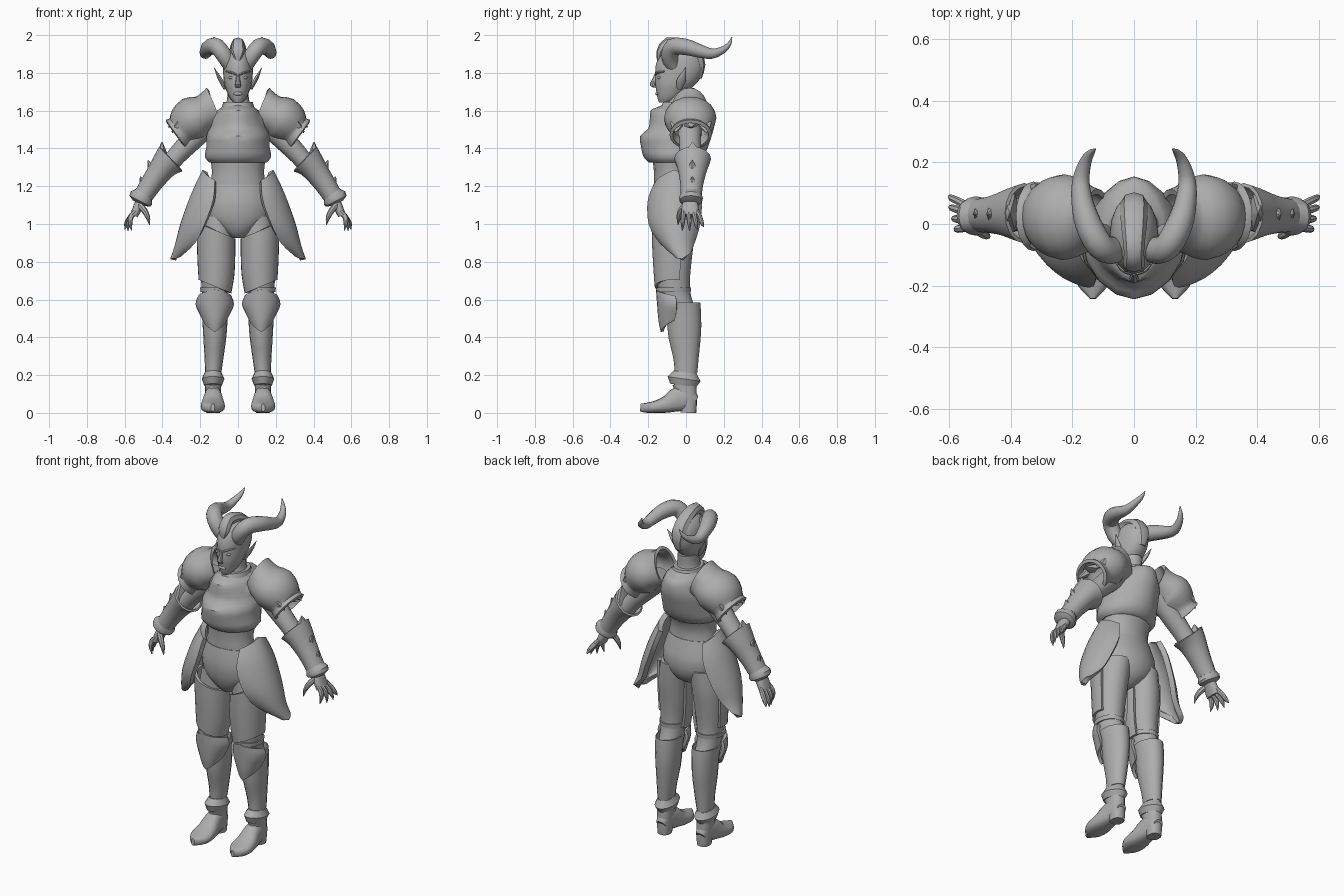
import bpy, bmesh, math
from mathutils import Vector

mat = bpy.data.materials.new("plain_grey")
mat.diffuse_color = (0.42, 0.42, 0.42, 1)


def smooth_rows(rows, sub):
    """Catmull-Rom interpolation of rows of numbers."""
    if sub < 2:
        return rows
    out = []
    for i in range(len(rows) - 1):
        p0, p1, p2 = rows[max(i - 1, 0)], rows[i], rows[i + 1]
        p3 = rows[min(i + 2, len(rows) - 1)]
        for k in range(sub):
            t = k / sub
            out.append(tuple(
                0.5 * (2 * b + (c - a) * t + (2 * a - 5 * b + 4 * c - d) * t * t
                       + (3 * b - a - 3 * c + d) * t ** 3)
                for a, b, c, d in zip(p0, p1, p2, p3)))
    return out + [rows[-1]]


def finish(name, bm, mirror=False, thick=0, angle=40):
    bmesh.ops.recalc_face_normals(bm, faces=bm.faces)
    me = bpy.data.meshes.new(name)
    bm.to_mesh(me)
    bm.free()
    me.materials.append(mat)
    ob = bpy.data.objects.new(name, me)
    bpy.context.collection.objects.link(ob)
    if thick:
        m = ob.modifiers.new("thickness", 'SOLIDIFY')
        m.thickness, m.offset = thick, 0
    if mirror:
        ob.modifiers.new("mirror", 'MIRROR')
    bpy.ops.object.select_all(action='DESELECT')
    ob.select_set(True)
    bpy.context.view_layer.objects.active = ob
    bpy.ops.object.convert(target='MESH')
    bpy.ops.object.shade_smooth_by_angle(angle=math.radians(angle))
    return ob


def tube(name, rows, ref='Y', n=16, sub=3, mirror=False, power=1.0, thick=0, level=False):
    """Loft; rows are x, y, z, radius across, radius along ref. Open-ended if thick is set."""
    rows = smooth_rows(rows, sub)
    ref = Vector((1, 0, 0)) if ref == 'X' else Vector((0, 1, 0))
    pts = [Vector(r[:3]) for r in rows]
    bm, rings = bmesh.new(), []
    for i, r in enumerate(rows):
        t = (pts[min(i + 1, len(pts) - 1)] - pts[max(i - 1, 0)]).normalized()
        if level:
            t = Vector((0, 0, 1))
        u = t.cross(ref).normalized()
        v = t.cross(u)
        ring = []
        for k in range(n):
            a = 2 * math.pi * k / n
            c, s = math.cos(a), math.sin(a)
            c = math.copysign(abs(c) ** power, c)
            s = math.copysign(abs(s) ** power, s)
            p = pts[i] + u * c * max(r[3], 0.002) + v * s * max(r[4], 0.002)
            p.z = max(p.z, 0)
            ring.append(bm.verts.new(p))
        rings.append(ring)
    for A, B in zip(rings, rings[1:]):
        for k in range(n):
            bm.faces.new((A[k], A[(k + 1) % n], B[(k + 1) % n], B[k]))
    if not thick:
        bm.faces.new(rings[0])
        bm.faces.new(rings[-1])
    return finish(name, bm, mirror, thick)


def column(name, rows, **kw):
    """Loft of level rings; rows are z, half width, front y, back y."""
    return tube(name, [(0, (f + b) / 2, z, w, (b - f) / 2) for z, w, f, b in rows],
                level=True, **kw)


def shell(name, rows, facing, thick=0.02, tilt=0, n=14, sub=3):
    """Curved plate; rows are cx, cy, z, rx, ry, half angle, centre peak."""
    bm, grid = bmesh.new(), []
    for cx, cy, z, rx, ry, half, peak in smooth_rows(rows, sub):
        line = []
        for k in range(n + 1):
            t = 2 * k / n - 1
            a = math.radians(facing + t * half)
            x = cx + rx * math.cos(a)
            line.append(bm.verts.new((x, cy + ry * math.sin(a),
                                      z + peak * (1 - abs(t)) + tilt * (x - cx))))
        grid.append(line)
    for A, B in zip(grid, grid[1:]):
        for k in range(n):
            bm.faces.new((A[k], A[k + 1], B[k + 1], B[k]))
    return finish(name, bm, True, thick)


def spike(name, base, tip, a, b, ref='Y', mirror=True, n=6):
    mid = [(p + q) / 2 for p, q in zip(base, tip)]
    return tube(name, [(*base, a, b), (*mid, a * 0.65, b * 0.65), (*tip, 0, 0)],
                ref, n=n, sub=1, mirror=mirror)


def ball(name, centre, size, mirror=True):
    bm = bmesh.new()
    bmesh.ops.create_uvsphere(bm, u_segments=16, v_segments=10, radius=1)
    for v in bm.verts:
        v.co = Vector([c + s * q for c, s, q in zip(centre, size, v.co)])
    return finish(name, bm, mirror)


# Torso, neck and hip armour
column("torso", [(1.0, .165, -.16, .05), (1.1, .165, -.165, .045), (1.2, .148, -.17, .03),
                 (1.28, .138, -.17, .03), (1.38, .15, -.18, .07), (1.5, .15, -.17, .1),
                 (1.58, .13, -.14, .09), (1.63, .066, -.1, .045), (1.72, .054, -.09, .045)])
column("hip_armour", [(.925, .03, -.12, -.03), (.96, .09, -.155, .03), (1.02, .165, -.178, .06),
                      (1.09, .178, -.188, .064), (1.15, .166, -.184, .05), (1.21, .148, -.173, .032)])
column("breastplate", [(1.325, .15, -.195, .055), (1.355, .176, -.225, .09), (1.41, .167, -.238, .118),
                       (1.465, .166, -.243, .135), (1.505, .154, -.2, .147), (1.55, .138, -.192, .154),
                       (1.6, .11, -.188, .148), (1.615, .09, -.16, .12), (1.635, .075, -.115, .07)],
       sub=2, power=1.1)
column("collar", [(1.61, .088, -.14, .085), (1.645, .078, -.12, .07)], sub=1)

# Head and face
column("head", [(1.643, .024, -.142, -.07), (1.67, .046, -.152, -.02), (1.72, .067, -.16, .03),
                (1.75, .074, -.163, .06), (1.79, .078, -.163, .085), (1.84, .078, -.16, .095),
                (1.89, .068, -.14, .08), (1.93, .04, -.1, .04), (1.94, .01, -.05, -.01)])
tube("nose", [(0, -.158, 1.795, .007, .008), (0, -.167, 1.765, .011, .013),
              (0, -.177, 1.738, .015, .015), (0, -.163, 1.722, .013, .01)], n=8, level=True)
ball("lips", (0, -.152, 1.69), (.024, .01, .01), False)
ball("eye", (.033, -.142, 1.775), (.017, .011, .008))
tube("brow", [(.008, -.159, 1.792, .006, .008), (.035, -.146, 1.802, .007, .01),
              (.062, -.114, 1.808, .004, .006)], n=8, mirror=True)
tube("ear", [(.068, -.035, 1.715, .008, .012), (.086, -.028, 1.75, .011, .024),
             (.105, -.016, 1.785, .009, .018), (.126, -.003, 1.828, 0, 0)], n=8, mirror=True)

# Horns and head crest
tube("horn", [(.035, -.06, 1.82, .035, .036), (.066, -.085, 1.88, .044, .042),
              (.11, -.07, 1.938, .045, .044), (.148, 0, 1.937, .043, .043),
              (.168, .075, 1.915, .035, .035), (.172, .14, 1.902, .027, .028),
              (.158, .2, 1.925, .018, .02), (.14, .23, 1.955, .011, .013),
              (.125, .243, 1.99, .002, .002)], 'X', mirror=True, n=12)
tube("head_crest", [(0, -.142, 1.86, .01, .008), (0, -.135, 1.91, .022, .036),
                    (0, -.095, 1.955, .033, .032), (0, -.02, 1.945, .03, .04),
                    (0, .045, 1.9, .035, .045), (0, .075, 1.84, .028, .04),
                    (0, .07, 1.77, .012, .02)], 'X', n=8, sub=2)

# Shoulders
tube("shoulder_guard", [(.12, .02, 1.61, .112, .085), (.15, .02, 1.598, .096, .098),
                        (.185, .02, 1.58, .093, .118), (.23, .022, 1.56, .111, .13),
                        (.27, .024, 1.525, .102, .116), (.297, .025, 1.497, .08, .096),
                        (.312, .025, 1.484, .082, .098), (.328, .025, 1.472, .088, .104)],
     mirror=True, n=20, sub=2, thick=.018)
for y in (-.05, .025, .1):
    spike("shoulder_tooth", (.31, y, 1.53), (.372 - abs(y - .02) * .3, y * 1.1, 1.515 - abs(y - .02) * .4),
          .025, .04)

# Arms and forearm guards
tube("arm", [(.15, .02, 1.54, .065, .065), (.25, .02, 1.44, .058, .06),
             (.33, .025, 1.355, .05, .055), (.39, .03, 1.28, .048, .052),
             (.46, .03, 1.2, .042, .044), (.52, .025, 1.11, .03, .036)], mirror=True)
tube("forearm_guard", [(.355, .035, 1.345, .084, .092), (.388, .035, 1.312, .068, .08),
                       (.425, .033, 1.262, .057, .065), (.465, .03, 1.205, .05, .054),
                       (.497, .028, 1.155, .046, .05)], mirror=True, sub=2, thick=.012)
tube("wrist_cuff", [(.493, .026, 1.165, .046, .05), (.512, .026, 1.137, .066, .064),
                    (.52, .026, 1.122, .062, .06), (.526, .026, 1.11, .035, .04)], mirror=True, sub=1)
spike("elbow_spike", (.405, .035, 1.33), (.402, .035, 1.435), .04, .07)
for x, z, s in ((.445, 1.285, .08), (.49, 1.205, .07)):
    spike("forearm_spike", (x - .005, .033, z - .03), (x + s * .4, .033, z + s * .65), .035, .045)

# Hands with clawed fingers
tube("palm", [(.513, .025, 1.125, .028, .035), (.53, .022, 1.09, .025, .045),
              (.55, .022, 1.045, .021, .046)], mirror=True, power=.8)
for y, tx, tz in ((-.012, .562, .965), (.012, .582, .963), (.036, .598, .97), (.058, .6, .985)):
    tube("finger", [(.54, y, 1.07, .013, .013), (.566, y * 1.25, 1.04, .015, .013),
                    ((.572 + tx) / 2 + .004, y * 1.45, 1.005, .012, .011),
                    (tx, y * 1.6, tz, .002, .002)], n=8, mirror=True)
tube("thumb", [(.52, -.005, 1.1, .017, .018), (.495, -.028, 1.07, .016, .016),
               (.477, -.038, 1.035, .012, .012), (.468, -.042, .995, .002, .002)],
     n=8, mirror=True)

# Side skirt plates
shell("hip_skirt_plate", [(.085, -.045, 1.225, .09, .108, 60, .055), (.085, -.05, 1.13, .148, .143, 66, .03),
                          (.12, -.052, 1.0, .17, .138, 64, 0), (.185, -.04, .905, .135, .09, 64, -.025),
                          (.285, -.015, .84, .058, .035, 60, -.03)], -8, thick=.03)

# Legs
tube("leg", [(.095, -.05, 1.04, .085, .1), (.112, -.055, .92, .088, .098),
             (.118, -.065, .8, .084, .094), (.122, -.065, .68, .072, .085),
             (.122, -.05, .6, .064, .082), (.122, -.018, .52, .06, .08),
             (.122, -.008, .4, .055, .078), (.127, 0, .29, .044, .06),
             (.131, 0, .2, .037, .055), (.133, -.015, .09, .042, .06)], mirror=True, level=True)
tube("shin_guard", [(.122, -.03, .585, .07, .102), (.122, -.016, .54, .066, .092),
                    (.122, -.009, .46, .062, .087), (.123, -.007, .39, .057, .081),
                    (.127, 0, .29, .047, .064), (.131, 0, .215, .04, .057)],
     mirror=True, level=True, sub=2, thick=.006)
shell("thigh_guard", [(.116, -.065, .965, .094, .108, 110, 0), (.116, -.065, .88, .094, .106, 110, 0),
                      (.117, -.065, .77, .09, .1, 110, 0), (.122, -.065, .67, .079, .093, 110, 0)],
      -90, thick=.016, tilt=.45)
tube("thigh_band", [(.122, -.065, .665, .079, .092), (.122, -.065, .64, .076, .09)], sub=1, mirror=True)
shell("knee_guard", [(.123, -.05, .615, .08, .1, 88, .04), (.123, -.045, .575, .093, .1, 88, .01),
                     (.123, -.042, .525, .072, .095, 84, -.035), (.123, -.04, .495, .058, .085, 76, -.065)],
      -90, thick=.018, n=12)

# Ankle cuffs and shoes
tube("ankle_cuff", [(.132, -.005, .215, .044, .062), (.132, -.01, .18, .06, .088),
                    (.132, -.015, .145, .047, .07)], sub=1, mirror=True)
tube("shoe_heel", [(.132, .012, 0, .036, .042), (.132, .012, .05, .04, .046),
                   (.132, -.008, .16, .044, .064)], sub=2, mirror=True, power=.85)
tube("shoe", [(.132, .045, .055, .035, .03), (.132, .01, .075, .06, .042),
              (.132, -.04, .072, .066, .048), (.133, -.1, .046, .046, .06),
              (.133, -.16, .032, .033, .064), (.133, -.205, .027, .027, .045),
              (.133, -.242, .028, .02, .01)], 'X', mirror=True, power=.8)
